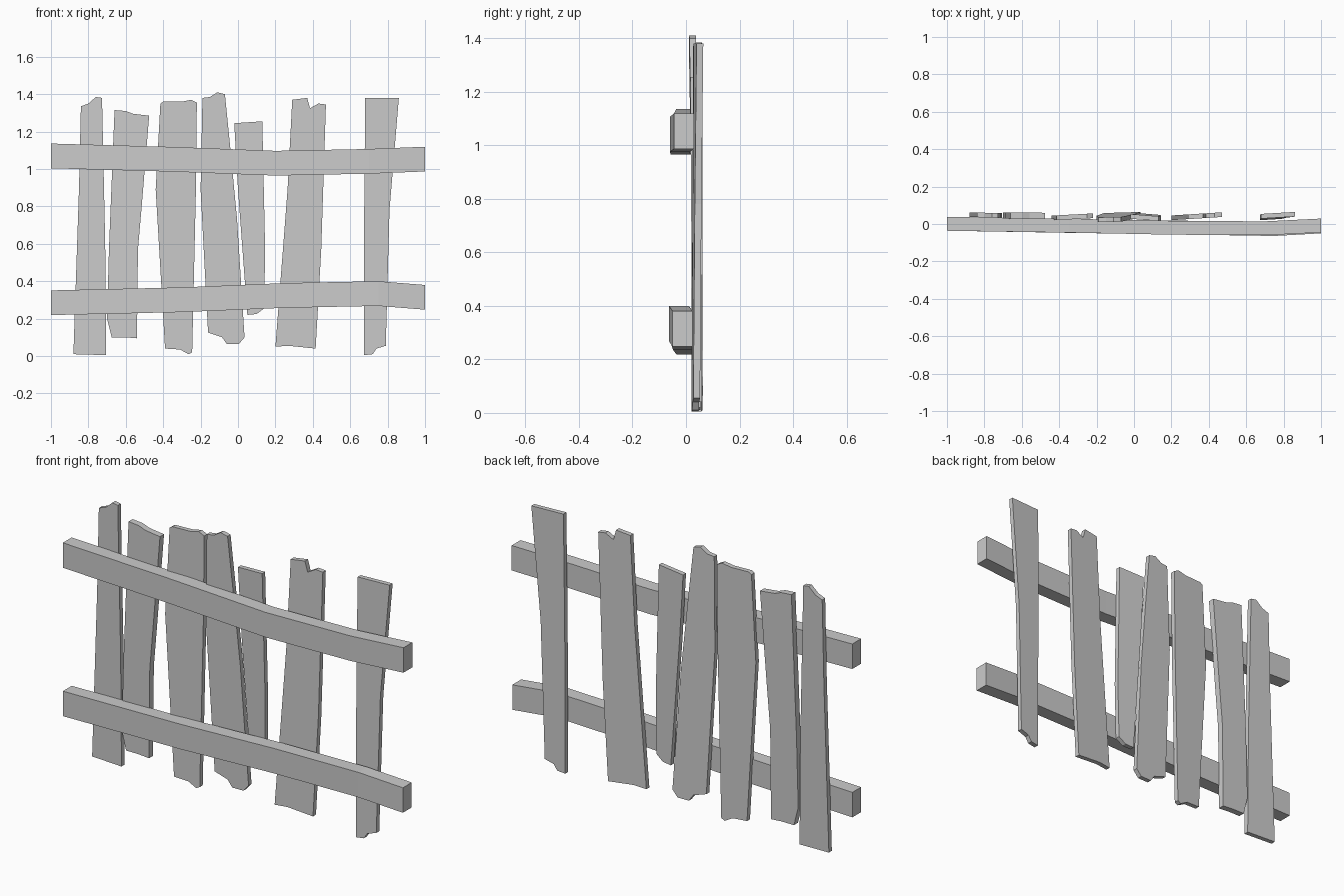
import bpy
import bmesh

if "Cube" in bpy.data.objects:
    bpy.data.objects.remove(bpy.data.objects["Cube"], do_unlink=True)

wood = bpy.data.materials.new("weathered_grey")
wood.use_nodes = True
GREY = (0.6, 0.6, 0.6, 1)
wood.diffuse_color = GREY
wood.node_tree.nodes["Principled BSDF"].inputs["Base Color"].default_value = GREY


def finish(name, bm):
    bmesh.ops.recalc_face_normals(bm, faces=bm.faces)
    mesh = bpy.data.meshes.new(name)
    bm.to_mesh(mesh)
    bm.free()
    mesh.materials.append(wood)
    bpy.context.collection.objects.link(bpy.data.objects.new(name, mesh))


def plank(name, outline, y_left, y_right, lean=0.0, thick=0.025):
    """Extrude a broken board outline (x, z), turned and leaning slightly."""
    xs = [p[0] for p in outline]
    x0, width = min(xs), max(xs) - min(xs)
    bm = bmesh.new()
    verts = []
    for x, z in outline:
        y = y_left + (y_right - y_left) * (x - x0) / width + lean * (z - 0.7)
        verts.append(bm.verts.new((x, y - thick / 2, z)))
    face = bm.faces.new(verts)
    back = bmesh.ops.extrude_face_region(bm, geom=[face], use_keep_orig=True)
    moved = [g for g in back["geom"] if isinstance(g, bmesh.types.BMVert)]
    bmesh.ops.translate(bm, verts=moved, vec=(0, thick, 0))
    finish(name, bm)


def rail(name, stations, height=0.132, depth=0.074):
    """Loft a square beam through (x, front y, top z) stations."""
    bm = bmesh.new()
    rings = []
    for x, y, z in stations:
        corners = [(y, z), (y + depth, z), (y + depth, z - height), (y, z - height)]
        rings.append([bm.verts.new((x, b, c)) for b, c in corners])
    for a, b in zip(rings, rings[1:]):
        for i in range(4):
            j = (i + 1) % 4
            bm.faces.new((a[i], a[j], b[j], b[i]))
    bm.faces.new(rings[0])
    bm.faces.new(rings[-1])
    finish(name, bm)


# Upright boards, from the model's right to its left
plank("plank_1", [(-.88, .01), (-.705, .005), (-.71, .6), (-.727, 1.38), (-.76, 1.385),
                  (-.8, 1.35), (-.84, 1.335), (-.85, .9)], .05, .045)
plank("plank_2", [(-.7, .2), (-.675, .1), (-.6, .1), (-.54, .095), (-.535, .57), (-.515, .8),
                  (-.475, 1.285), (-.56, 1.295), (-.6, 1.31), (-.66, 1.315), (-.69, .57)],
      .045, .043, 0, .034)
plank("plank_3", [(-.39, .04), (-.31, .035), (-.265, .01), (-.245, .02), (-.225, .89),
                  (-.22, 1.355), (-.25, 1.37), (-.3, 1.36), (-.4, 1.36), (-.415, 1.35),
                  (-.44, .89)], .032, .044)
plank("plank_4", [(-.16, .125), (-.085, .1), (-.06, .065), (.005, .065), (.035, .1),
                  (-.005, .73), (-.04, 1.1), (-.07, 1.4), (-.11, 1.41), (-.15, 1.385),
                  (-.19, 1.38), (-.2, .89)], .035, .04, -.018)
plank("plank_5", [(.05, .22), (.1, .225), (.14, .255), (.145, .57), (.13, 1.255),
                  (-.02, 1.245), (0, .89)], .045, .032, -.008)
plank("plank_6", [(.2, .05), (.27, .055), (.415, .04), (.445, .57), (.47, 1.345),
                  (.43, 1.35), (.385, 1.325), (.37, 1.38), (.29, 1.37), (.265, .89)],
      .033, .05)
plank("plank_7", [(.675, .005), (.72, .01), (.74, .04), (.79, .055), (.81, .78),
                  (.86, 1.38), (.68, 1.38), (.675, .8)], .037, .048, .006)

# Two bowed cross rails in front of the boards
rail("upper_rail", [(-1, -.036, 1.136), (-.35, -.046, 1.118), (.2, -.057, 1.097),
                    (.7, -.06, 1.107), (1, -.045, 1.119)])
rail("lower_rail", [(-1, -.036, .351), (-.3, -.048, .367), (.25, -.056, .39),
                    (.75, -.064, .4), (1, -.05, .38)])
